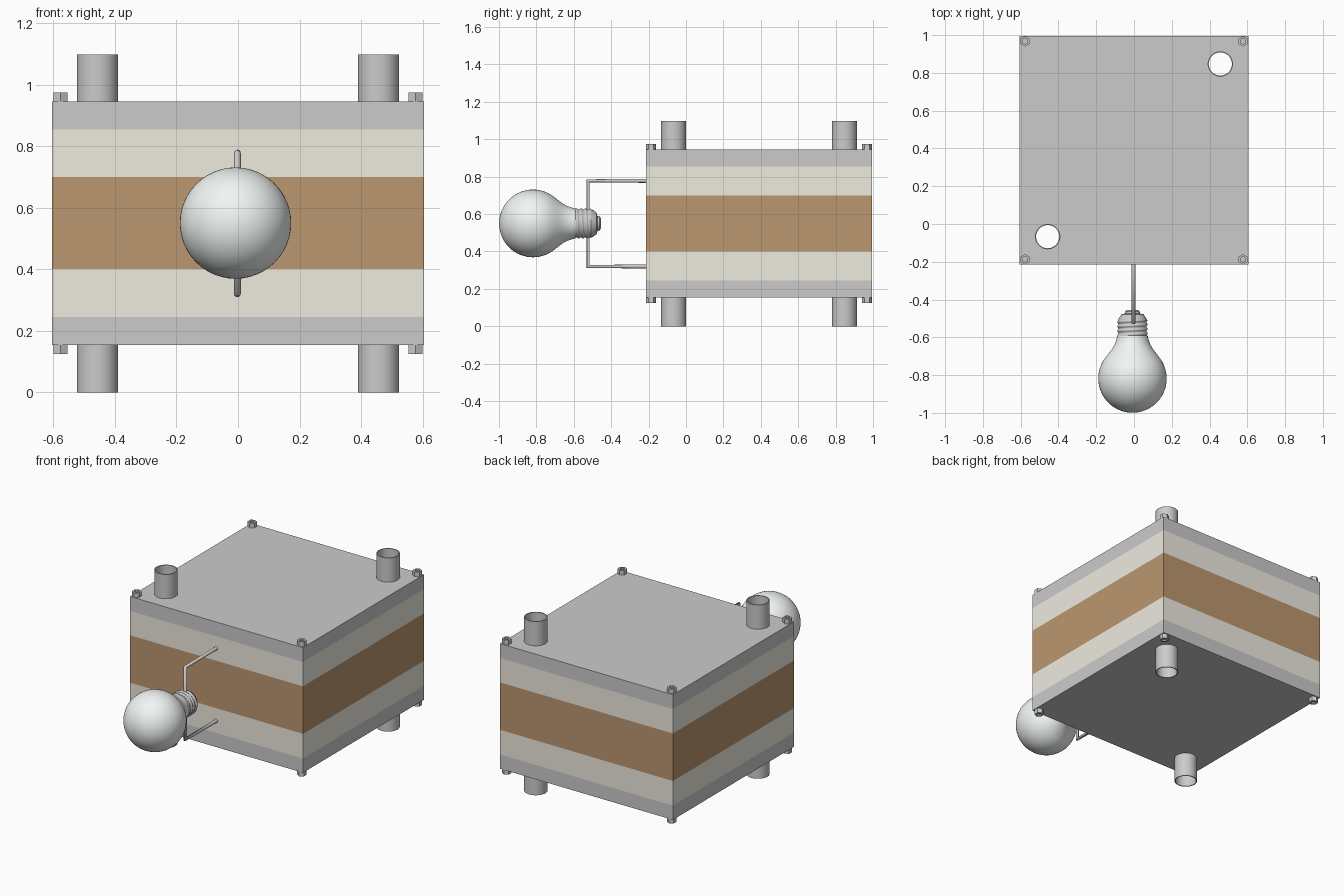
import bpy, bmesh
from math import pi, sin, cos, radians
from mathutils import Matrix

if "Cube" in bpy.data.objects:
    bpy.data.objects.remove(bpy.data.objects["Cube"])

CY, CZ = 0.39, 0.549          # centre of the stack
HALF = 0.605                  # half width of the plates
TUBES = [(-0.457, CY - 0.457), (0.457, CY + 0.457)]


def material(name, rgb):
    m = bpy.data.materials.new(name)
    m.diffuse_color = (*rgb, 1)
    m.use_nodes = True
    m.node_tree.nodes["Principled BSDF"].inputs["Base Color"].default_value = m.diffuse_color
    return m


def finish(name, bm, mat=None, smooth=False):
    bmesh.ops.recalc_face_normals(bm, faces=bm.faces)
    me = bpy.data.meshes.new(name)
    bm.to_mesh(me)
    bm.free()
    ob = bpy.data.objects.new(name, me)
    bpy.context.collection.objects.link(ob)
    if mat:
        me.materials.append(mat)
    if smooth:
        bpy.ops.object.select_all(action='DESELECT')
        ob.select_set(True)
        bpy.context.view_layer.objects.active = ob
        bpy.ops.object.shade_smooth_by_angle(angle=radians(35))
    return ob


def lathe(profile, n, place, phase=0.0, closed=False):
    """Revolve (radius, height) points round z, then move by a matrix."""
    bm = bmesh.new()
    rings = []
    for r, h in profile:
        if r < 1e-6:
            rings.append([bm.verts.new(place @ Matrix.Translation((0, 0, h)).translation)] * n)
            continue
        ring = []
        for i in range(n):
            a = phase + 2 * pi * i / n
            ring.append(bm.verts.new((place @ Matrix.Translation((r * cos(a), r * sin(a), h))).translation))
        rings.append(ring)
    pairs = list(zip(rings, rings[1:]))
    if closed:
        pairs.append((rings[-1], rings[0]))
    for lo, hi in pairs:
        for i in range(n):
            j = (i + 1) % n
            quad = list(dict.fromkeys((lo[i], lo[j], hi[j], hi[i])))
            bm.faces.new(quad)
    return bm


brown = material("membrane_brown", (0.50, 0.31, 0.16))
beige = material("electrode_beige", (0.86, 0.83, 0.74))
glass = material("glass_white", (0.88, 0.92, 0.90))

# Cutter for the channels through the stack
bm = bmesh.new()
for x, y in TUBES:
    bmesh.ops.create_cone(bm, cap_ends=True, segments=48, radius1=0.063, radius2=0.063,
                          depth=1.6, matrix=Matrix.Translation((x, y, CZ)))
cutter = finish("channel_cutter", bm)
cutter.hide_render = True
cutter.display_type = 'WIRE'

# Stacked square plates
layers = [("bottom_plate", 0.154, 0.244, None), ("lower_electrode", 0.244, 0.40, beige),
          ("membrane", 0.40, 0.70, brown), ("upper_electrode", 0.70, 0.854, beige),
          ("top_plate", 0.854, 0.945, None)]
for name, z0, z1, mat in layers:
    bm = bmesh.new()
    bmesh.ops.create_cube(bm, size=1, matrix=Matrix.Translation((0, CY, (z0 + z1) / 2))
                          @ Matrix.Diagonal((2 * HALF, 2 * HALF, z1 - z0, 1)))
    mod = finish(name, bm, mat).modifiers.new("channels", 'BOOLEAN')
    mod.operation = 'DIFFERENCE'
    mod.solver = 'EXACT'
    mod.object = cutter
bpy.context.view_layer.update()
cutter.hide_set(True)

# Open pipes running through the stack
for i, (x, y) in enumerate(TUBES):
    wall = [(0.067, 0), (0.067, 1.098), (0.061, 1.098), (0.061, 0)]
    finish(f"pipe_{i}", lathe(wall, 48, Matrix.Translation((x, y, 0)), closed=True), smooth=True)

# Hex bolts with a sunken centre, on both plates at every corner
bolt = [(0, 0), (0.027, 0), (0.027, 0.03), (0.015, 0.03), (0.015, 0.02), (0, 0.02)]
for sx in (-1, 1):
    for sy in (-1, 1):
        for name, z, s in (("top", 0.945, 1), ("bottom", 0.154, -1)):
            place = Matrix.Translation((sx * 0.577, CY + sy * 0.577, z)) @ Matrix.Diagonal((1, 1, s, 1))
            finish(f"{name}_bolt", lathe(bolt, 6, place, phase=pi / 6))

# Wire loop from the stack to the lamp
curve = bpy.data.curves.new("wire", 'CURVE')
curve.dimensions = '3D'
curve.bevel_depth = 0.011
curve.bevel_resolution = 4
curve.use_fill_caps = True
path = [(-0.2, 0.778), (-0.523, 0.778), (-0.523, 0.320), (-0.2, 0.320)]
spline = curve.splines.new('POLY')
spline.points.add(len(path) - 1)
for p, (y, z) in zip(spline.points, path):
    p.co = (-0.002, y, z, 1)
bpy.context.collection.objects.link(bpy.data.objects.new("wire", curve))

# Lamp, lathed along y: glass globe and neck
axis = Matrix.Translation((-0.008, 0, 0.55)) @ Matrix.Rotation(-pi / 2, 4, 'X')
globe = [(0.181 * sin(pi * k / 32), -0.818 - 0.181 * cos(pi * k / 32)) for k in range(24)]
neck = [(0.119, -0.676), (0.105, -0.657), (0.093, -0.635), (0.085, -0.612), (0.08, -0.59)]
finish("bulb_glass", lathe(globe + neck, 48, axis), glass, smooth=True)

# Screw base with a helical thread, and its stepped end contact
n, rows, y0, y1 = 48, 32, -0.603, -0.508
thread = lathe([(1, y0 + (y1 - y0) * k / rows) for k in range(rows + 1)], n, axis)
for v in thread.verts:
    x, z = v.co.x + 0.008, v.co.z - 0.55
    k, i = divmod(v.index if v.index >= 0 else 0, n)
    break
thread.verts.index_update()
for v in thread.verts:
    k, i = divmod(v.index, n)
    r = 0.0775 + 0.003 * cos(2 * pi * (4 * k / rows - i / n))
    v.co.x = -0.008 + (v.co.x + 0.008) * r
    v.co.z = 0.55 + (v.co.z - 0.55) * r
finish("screw_base", thread, smooth=True)
contact = [(0.077, -0.51), (0.072, -0.498), (0.058, -0.478), (0.04, -0.474),
           (0.038, -0.462), (0.03, -0.456), (0, -0.454)]
finish("base_contact", lathe(contact, 48, axis), smooth=True)
